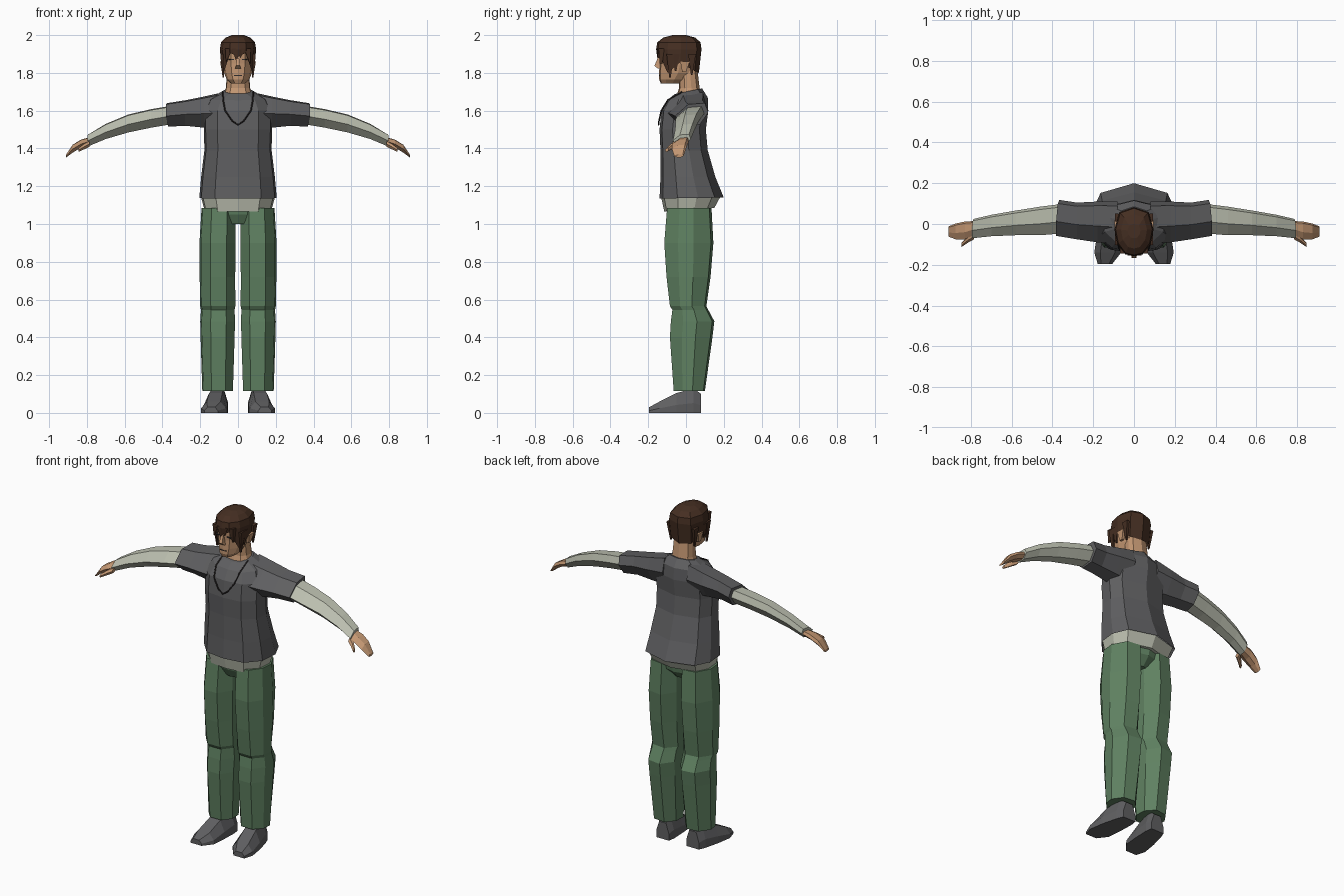
import bpy, bmesh

COLORS = {
    "skin": (0.55, 0.31, 0.17), "hair": (0.06, 0.028, 0.016), "shirt": (0.115, 0.115, 0.12),
    "cloth": (0.50, 0.52, 0.43), "green": (0.115, 0.22, 0.12), "dark": (0.03, 0.025, 0.025),
}
MATS = {}
for key, rgb in COLORS.items():
    MATS[key] = bpy.data.materials.new(key)
    MATS[key].diffuse_color = (*rgb, 1)


def full(half):
    """Close a symmetric half outline (front centre to back centre)."""
    return half + [(-u, v) for u, v in half[-2:0:-1]]


BODY = full([(0, 0), (.6, .05), (.95, .28), (1, .6), (.8, .86), (0, 1)])
HEAD = full([(0, 0), (.45, .04), (.85, .25), (1, .55), (.75, .9), (0, 1)])
LEG = [(-.5, 0), (.4, 0), (.92, .28), (1, .6), (.5, .95), (-.4, 1), (-.95, .7), (-1, .3)]
BOX = [(-1, 0), (1, 0), (1, 1), (-1, 1)]
ARM = [(0, .45), (.4, .95), (.9, 1), (1, .6), (.75, .1), (.35, 0)]
SHOE = [(-1, 0), (1, 0), (1, .4), (.55, 1), (-.55, 1), (-1, .4)]


def zring(shape, z, cx, w, yf, yb, tilt=0):
    return [(cx + u * w, yf + (yb - yf) * v, z + tilt * v) for u, v in shape]


def xring(x, y0, y1, z0, z1, slant=0):
    return [(x - slant * (u + .8 * (1 - v)), y0 + (y1 - y0) * u, z0 + (z1 - z0) * v) for u, v in ARM]


def yring(y, cx, w, h):
    return [(cx + u * w, y, h * v) for u, v in SHOE]


def loft(name, rings, mat, mirror=False, caps=(True, True)):
    bm = bmesh.new()
    loops = [[bm.verts.new(p) for p in r] for r in rings]
    n = len(loops[0])
    for a, b in zip(loops, loops[1:]):
        for i in range(n):
            j = (i + 1) % n
            bm.faces.new((a[i], a[j], b[j], b[i]))
    if caps[0]:
        bm.faces.new(loops[0][::-1])
    if caps[1]:
        bm.faces.new(loops[-1])
    bmesh.ops.recalc_face_normals(bm, faces=bm.faces)
    me = bpy.data.meshes.new(name)
    bm.to_mesh(me)
    bm.free()
    me.materials.append(MATS[mat])
    ob = bpy.data.objects.new(name, me)
    bpy.context.collection.objects.link(ob)
    if mirror:
        ob.modifiers.new("Mirror", 'MIRROR')
    return ob


# Shirt body with flared hem
loft("shirt", [zring(BODY, z, 0, w, f, b, t) for z, w, f, b, t in [
    (1.135, .205, -.14, .20, .005), (1.25, .195, -.135, .155, 0), (1.39, .178, -.135, .115, 0),
    (1.50, .18, -.14, .105, 0), (1.60, .18, -.13, .118, 0), (1.655, .15, -.098, .115, .015),
    (1.688, .078, -.06, .085, .03)]], "shirt", caps=(False, True))

# Undershirt showing below the hem
loft("undershirt", [
    zring(BODY, 1.15, 0, .198, -.133, .185), zring(BODY, 1.065, 0, .178, -.115, .15, .02)], "cloth")

# Short sleeves, long undersleeves
loft("short_sleeve", [
    xring(.08, -.10, .11, 1.50, 1.697), xring(.18, -.09, .11, 1.51, 1.675),
    xring(.28, -.075, .105, 1.52, 1.655), xring(.39, -.058, .118, 1.515, 1.64, .018)], "shirt", True)
loft("long_sleeve", [
    xring(.34, -.045, .10, 1.53, 1.628), xring(.46, -.055, .085, 1.51, 1.608),
    xring(.58, -.055, .066, 1.485, 1.58), xring(.70, -.06, .045, 1.45, 1.53),
    xring(.80, -.07, .025, 1.413, 1.475, .01)], "cloth", True)

# Hands and thumbs
loft("hand", [
    xring(.775, -.05, .015, 1.425, 1.462), xring(.83, -.075, .012, 1.405, 1.447),
    xring(.875, -.075, .002, 1.378, 1.42), xring(.91, -.062, -.012, 1.352, 1.368)], "skin", True)
loft("thumb", [
    xring(.785, -.075, -.04, 1.41, 1.44), xring(.815, -.092, -.062, 1.395, 1.425),
    xring(.845, -.112, -.092, 1.382, 1.402)], "skin", True)

# Trousers: hips and legs with a crease at the knee
loft("hips", [
    zring(BODY, 1.00, 0, .06, -.07, .08), zring(BODY, 1.05, 0, .16, -.095, .125),
    zring(BODY, 1.10, 0, .17, -.105, .135)], "green")
loft("trouser_leg", [zring(LEG, *r) for r in [
    (1.085, .103, .09, -.10, .135), (.90, .108, .096, -.115, .145), (.72, .109, .094, -.103, .13),
    (.565, .107, .093, -.085, .108), (.545, .107, .089, -.072, .118), (.485, .108, .092, -.08, .15),
    (.40, .108, .09, -.085, .14), (.115, .108, .081, -.065, .10)]], "green", True)

# Shoes
loft("shoe", [yring(*r) for r in [
    (.08, .10, .042, .10), (.04, .105, .053, .13), (-.05, .118, .063, .105),
    (-.14, .129, .066, .06), (-.195, .142, .036, .03)]], "shirt", True)

# Neck and head
loft("neck", [
    zring(BODY, 1.66, 0, .08, -.055, .085), zring(BODY, 1.72, 0, .064, -.037, .072),
    zring(BODY, 1.82, 0, .058, -.04, .06)], "skin")
loft("head", [zring(HEAD, z, 0, w, f, b) for z, w, f, b in [
    (1.743, .036, -.133, -.02), (1.765, .06, -.142, .005), (1.80, .074, -.142, .04),
    (1.85, .083, -.141, .06), (1.90, .085, -.145, .065), (1.95, .075, -.13, .06)]], "skin")
loft("nose", [zring(BOX, *r) for r in [
    (1.885, 0, .005, -.147, -.13), (1.838, 0, .011, -.167, -.13), (1.823, 0, .015, -.15, -.13)]], "skin")
loft("ear", [zring(BOX, *r) for r in [
    (1.805, .078, .007, -.02, .0), (1.86, .086, .009, -.03, .02)]], "skin", True)
loft("eye", [zring(BOX, z, .036, .015, -.141, -.125) for z in (1.868, 1.874)], "dark", True)
loft("mouth", [zring(BOX, z, 0, .02, -.1435, -.13) for z in (1.784, 1.788)], "dark")

# Hair cap with an uneven lower edge
edge = [1.885, 1.905, 1.80, 1.855, 1.81, 1.80]
edge += edge[-2:0:-1]
hem = [(x, y, z) for (x, y, _), z in zip(zring(HEAD, 0, 0, .09, -.153, .068), edge)]
loft("hair", [hem] + [zring(HEAD, z, 0, w, f, b) for z, w, f, b in [
    (1.925, .096, -.158, .082), (1.962, .09, -.152, .077), (1.987, .064, -.12, .048),
    (2.0, .032, -.07, .0)]], "hair", caps=(False, True))

# Fringe and side locks
for i, (x, tip, low) in enumerate([(-.05, -.062, 1.86), (-.015, -.005, 1.855), (.02, .012, 1.88), (.05, .064, 1.85)]):
    back = .3 * abs(x)
    loft(f"fringe_lock_{i + 1}", [
        zring(BOX, 1.93, x, .018, -.160 + back, -.13 + back),
        zring(BOX, low, tip, .002, -.155 + back, -.14 + back)], "hair")
for i, (y, low) in enumerate([(-.085, 1.775), (-.055, 1.81), (.03, 1.79)]):
    loft(f"side_lock_{i + 1}", [
        zring(BOX, 1.90, .085, .009, y - .018, y + .022),
        zring(BOX, low, .078, .004, y - .004, y + .004)], "hair", True)

# Necklace cord
pts = [(.08, -.02, 1.70), (.079, -.096, 1.657), (.068, -.131, 1.60), (.03, -.143, 1.545), (0, -.145, 1.525)]
pts += [(-x, y, z) for x, y, z in pts[-2::-1]]
cord = bpy.data.curves.new("necklace", 'CURVE')
cord.dimensions = '3D'
cord.bevel_depth = .004
cord.bevel_resolution = 0
line = cord.splines.new('POLY')
line.points.add(len(pts) - 1)
for p, co in zip(line.points, pts):
    p.co = (*co, 1)
cord.materials.append(MATS["dark"])
bpy.context.collection.objects.link(bpy.data.objects.new("necklace", cord))
